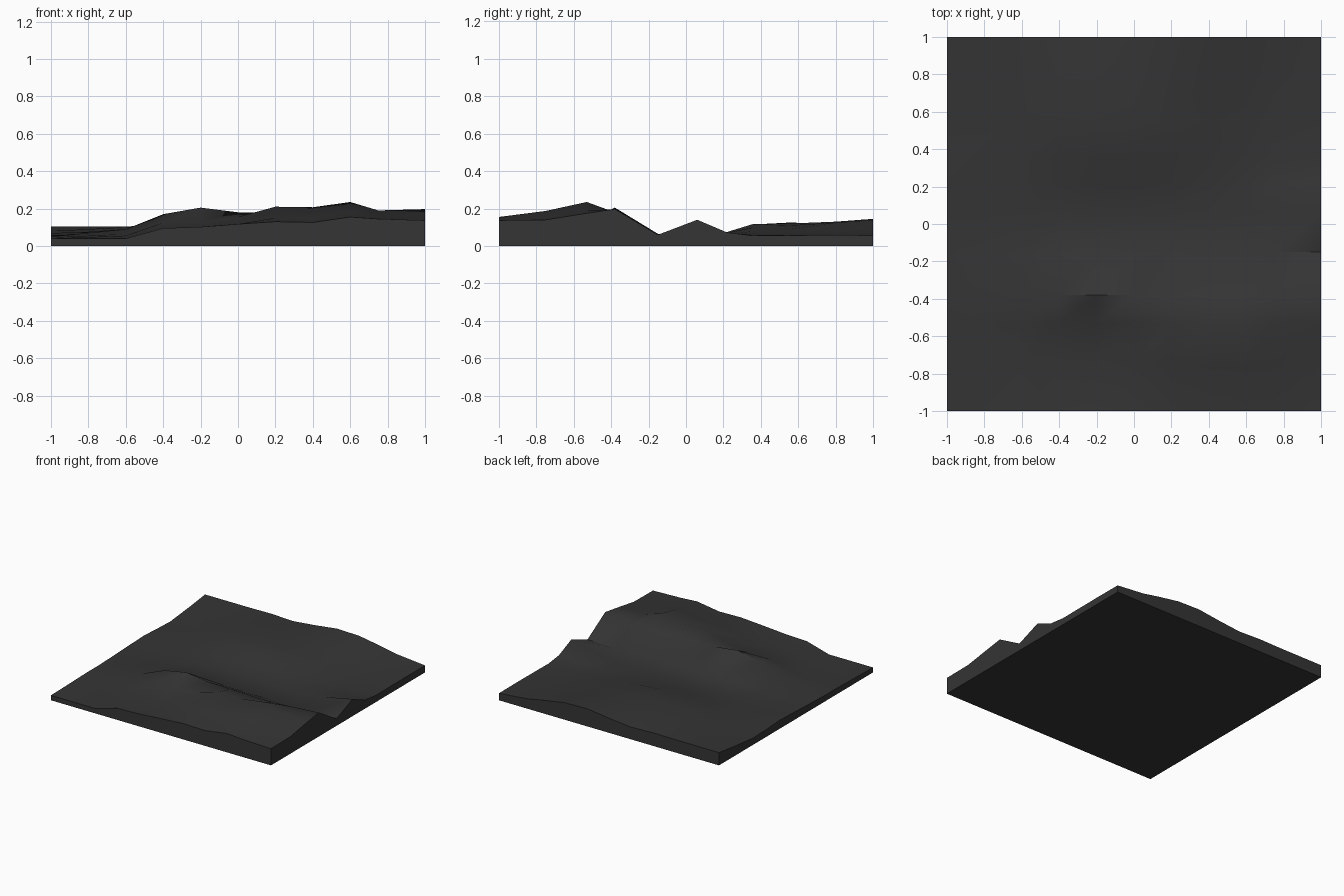
import bpy, bmesh, math

# Stations across the width, and one height profile per depth station
XS = [-1, -.6, -.4, -.2, 0, .2, .4, .6, .75, 1]
PROFILES = [
    (-1.0, [.040, .040, .095, .102, .117, .130, .126, .155, .145, .137]),   # front edge
    (-.75, [.045, .055, .090, .090, .120, .150, .150, .187, .155, .140]),
    (-.53, [.050, .065, .125, .130, .155, .210, .207, .235, .190, .175]),   # right ridge
    (-.38, [.050, .090, .170, .205, .180, .175, .170, .170, .180, .197]),   # left peak
    (-.15, [.057, .060, .065, .065, .060, .060, .060, .055, .055, .060]),   # valley
    (.06, [.065, .060, .060, .060, .060, .060, .060, .065, .090, .140]),    # right spur
    (.22, [.070, .065, .070, .075, .075, .070, .060, .060, .060, .072]),
    (.36, [.062, .075, .100, .115, .118, .100, .080, .065, .060, .055]),    # terrace
    (.55, [.055, .090, .120, .125, .120, .110, .090, .070, .060, .057]),
    (.80, [.080, .100, .120, .120, .120, .130, .125, .090, .070, .058]),
    (1.0, [.105, .105, .108, .100, .120, .145, .140, .108, .080, .057]),    # back edge
]

# Loft the terrain surface through the profiles
bm = bmesh.new()
rows = [[bm.verts.new((x, y, z)) for x, z in zip(XS, hs)] for y, hs in PROFILES]
for a, b in zip(rows, rows[1:]):
    for i in range(len(XS) - 1):
        bm.faces.new((a[i], a[i + 1], b[i + 1], b[i]))

# Drop the border to the ground for the side walls, then close the base
border = [e for e in bm.edges if e.is_boundary]
ret = bmesh.ops.extrude_edge_only(bm, edges=border)["geom"]
for v in ret:
    if isinstance(v, bmesh.types.BMVert):
        v.co.z = 0
bmesh.ops.contextual_create(bm, geom=[e for e in bm.edges if e.is_boundary])
bmesh.ops.recalc_face_normals(bm, faces=bm.faces[:])

mesh = bpy.data.meshes.new("terrain_slab")
bm.to_mesh(mesh)
bm.free()
terrain = bpy.data.objects.new("terrain_slab", mesh)
bpy.context.collection.objects.link(terrain)

# Dark rock colour
mat = bpy.data.materials.new("dark_rock")
mat.diffuse_color = (.035, .035, .035, 1)
mesh.materials.append(mat)

# Smooth hills, crisp border
bpy.context.view_layer.objects.active = terrain
terrain.select_set(True)
bpy.ops.object.shade_smooth_by_angle(angle=math.radians(45))
